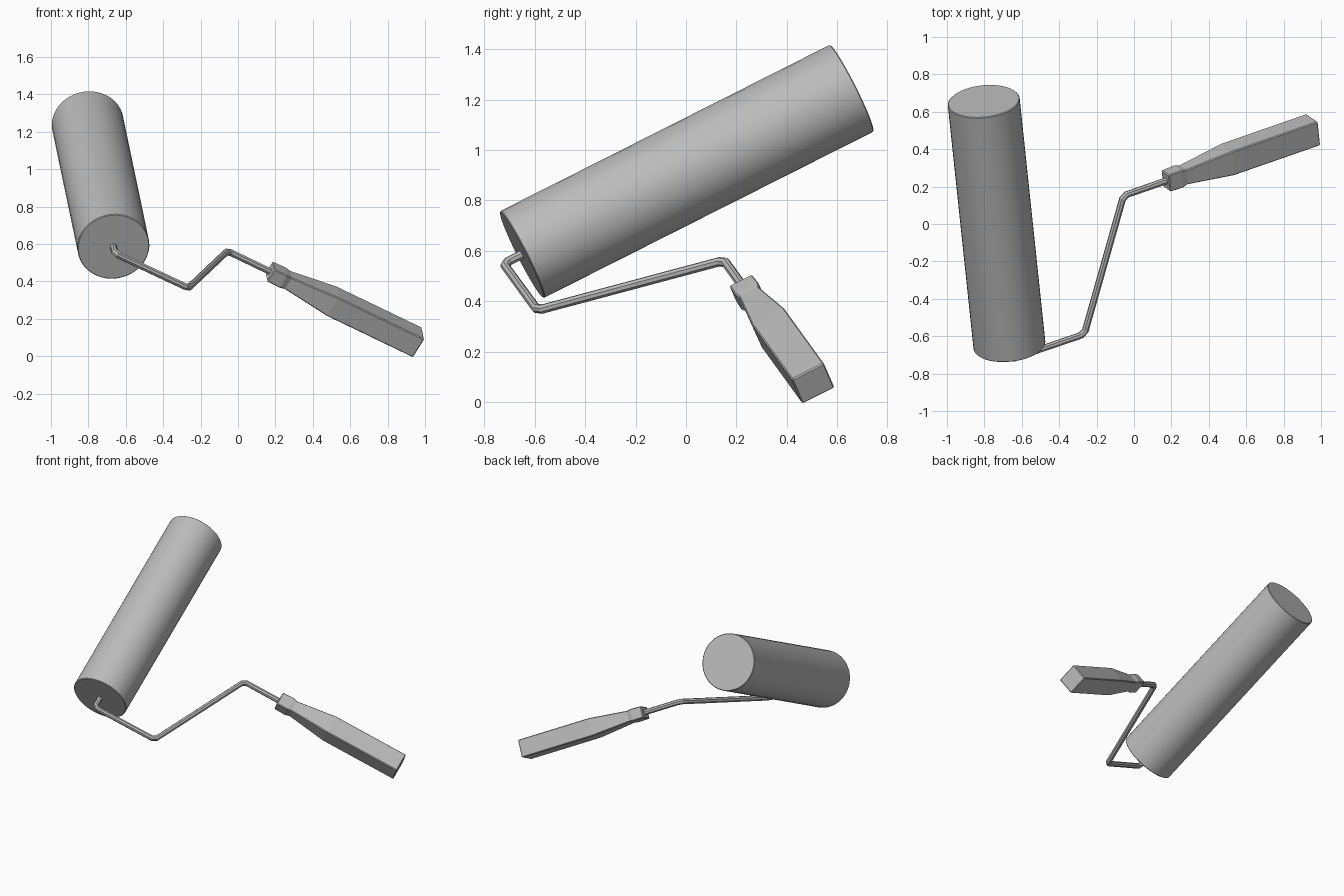
import bpy
import bmesh
from mathutils import Matrix, Vector

cube = bpy.data.objects.get("Cube")
if cube:
    bpy.data.objects.remove(cube, do_unlink=True)

grey = bpy.data.materials.new("plain grey")
grey.use_nodes = True
colour = (0.5, 0.5, 0.5, 1)
grey.diffuse_color = colour
grey.node_tree.nodes["Principled BSDF"].inputs["Base Color"].default_value = colour

# Tool frame: x runs down the handle, y along the roller, z is the flat normal
along = Vector((0.859, 0.299, -0.413)).normalized()
across = Vector((-0.097, 0.888, 0.45))
across = (across - along * across.dot(along)).normalized()
normal = along.cross(across)
frame = Matrix((along, across, normal)).transposed().to_4x4()
frame.translation = (0.17, 0.23, 0.453)


def place(name, data):
    obj = bpy.data.objects.new(name, data)
    bpy.context.collection.objects.link(obj)
    obj.matrix_world = frame
    data.materials.append(grey)
    return obj


def add_bevel(obj, width):
    mod = obj.modifiers.new("soft edges", "BEVEL")
    mod.width = width
    mod.segments = 1
    mod.limit_method = "ANGLE"
    mod.angle_limit = 0.6


def smooth(obj):
    bpy.ops.object.select_all(action="DESELECT")
    obj.select_set(True)
    bpy.context.view_layer.objects.active = obj
    bpy.ops.object.shade_smooth_by_angle(angle=0.5)


# Roller sleeve: closed cylinder beside the frame
ROLLER_X, START, END, RADIUS = -1.037, -0.646, 0.826, 0.193
bm = bmesh.new()
bmesh.ops.create_cone(bm, cap_ends=True, segments=40, radius1=RADIUS,
                      radius2=RADIUS, depth=END - START)
turn = Matrix.Rotation(1.5707963, 4, "X")
bm.transform(Matrix.Translation((ROLLER_X, (START + END) / 2, -0.009)) @ turn)
mesh = bpy.data.meshes.new("roller_sleeve")
bm.to_mesh(mesh)
bm.free()
sleeve = place("roller_sleeve", mesh)
smooth(sleeve)
add_bevel(sleeve, 0.004)

# Handle: rectangular sections (distance, width, thickness) bridged in order
sections = [(0, 0.1, 0.08), (0.08, 0.104, 0.083), (0.11, 0.088, 0.076),
            (0.385, 0.143, 0.123), (0.918, 0.143, 0.123)]
bm = bmesh.new()
rings = []
for x, w, h in sections:
    rings.append([bm.verts.new((x, sy * w / 2, sz * h / 2))
                  for sy, sz in ((-1, -1), (1, -1), (1, 1), (-1, 1))])
for a, b in zip(rings, rings[1:]):
    for i in range(4):
        j = (i + 1) % 4
        bm.faces.new((a[i], a[j], b[j], b[i]))
bm.faces.new(rings[0])
bm.faces.new(rings[-1])
bmesh.ops.recalc_face_normals(bm, faces=bm.faces)
mesh = bpy.data.meshes.new("handle")
bm.to_mesh(mesh)
bm.free()
add_bevel(place("handle", mesh), 0.005)

# Wire frame: bent rod with clipped corners from handle to roller
corners = [Vector(p) for p in ((0.03, 0, 0), (-0.263, 0, 0), (-0.583, -0.727, -0.005),
                               (ROLLER_X, -0.727, -0.009), (ROLLER_X, START + 0.02, -0.009))]
path = [corners[0]]
for before, corner, after in zip(corners, corners[1:], corners[2:]):
    path.append(corner + (before - corner).normalized() * 0.02)
    path.append(corner + (after - corner).normalized() * 0.02)
path.append(corners[-1])
curve = bpy.data.curves.new("wire_frame", "CURVE")
curve.dimensions = "3D"
curve.bevel_depth = 0.019
curve.bevel_resolution = 2
curve.use_fill_caps = True
spline = curve.splines.new("POLY")
spline.points.add(len(path) - 1)
for point, co in zip(spline.points, path):
    point.co = (*co, 1)
spline.use_smooth = False
place("wire_frame", curve)
